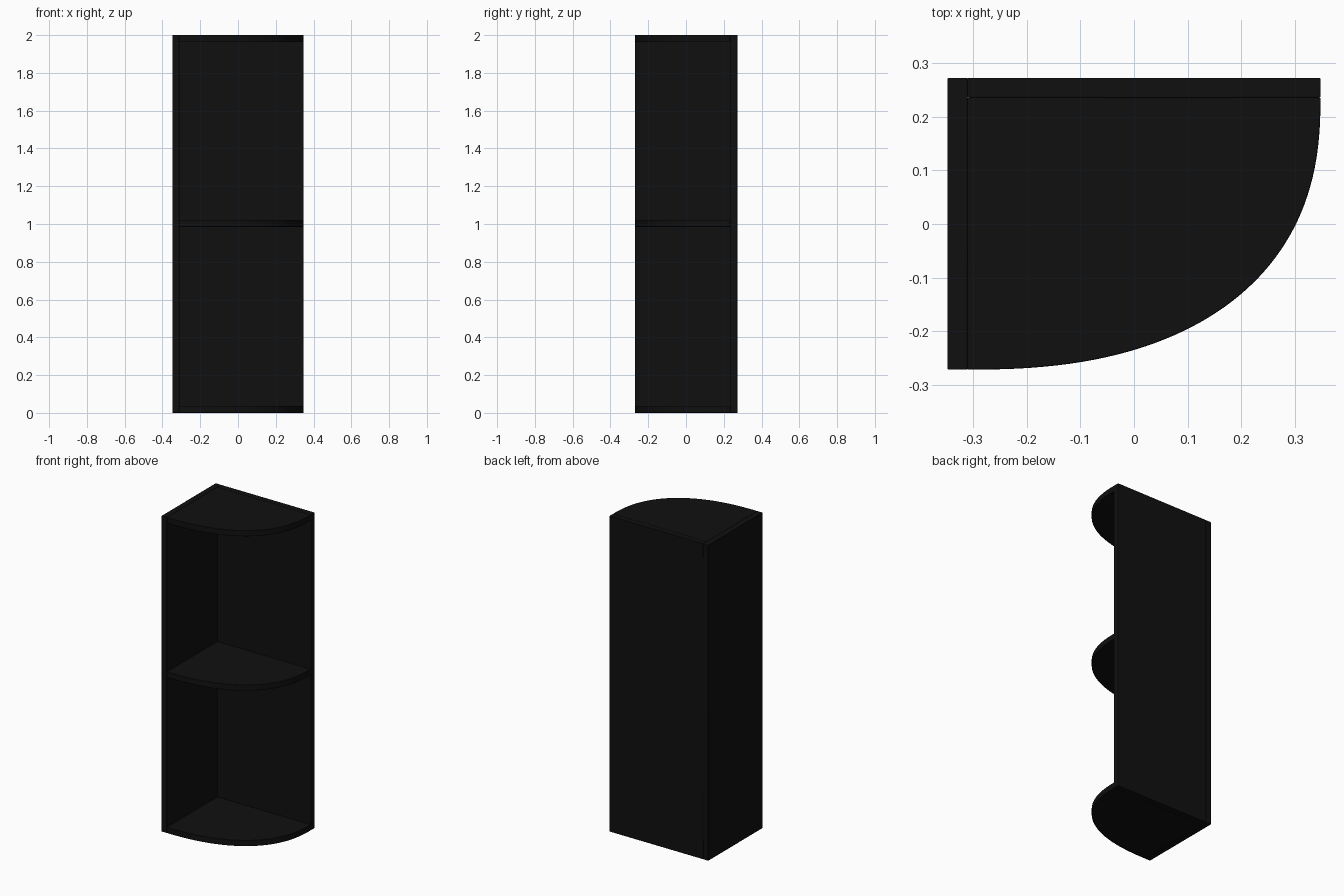
import bpy
import bmesh
from math import sin, cos, pi, radians

if "Cube" in bpy.data.objects:
    bpy.data.objects.remove(bpy.data.objects["Cube"], do_unlink=True)

# Single black laminate finish
BLACK = (0.005, 0.005, 0.005, 1)
black = bpy.data.materials.new("black_laminate")
black.use_nodes = True
black.diffuse_color = BLACK
black.node_tree.nodes["Principled BSDF"].inputs["Base Color"].default_value = BLACK

# Overall extents and board thickness
LEFT, RIGHT = -0.347, 0.347
FRONT, BACK = -0.271, 0.272
HEIGHT, BOARD = 2.0, 0.037
INNER_X, INNER_Y = LEFT + BOARD, BACK - BOARD


def board(name, outline, z, thickness):
    """Extrude a flat outline upwards into a board with eased edges."""
    bm = bmesh.new()
    face = bm.faces.new([bm.verts.new((x, y, z)) for x, y in outline])
    top = bmesh.ops.extrude_face_region(bm, geom=[face])["geom"]
    verts = [v for v in top if isinstance(v, bmesh.types.BMVert)]
    bmesh.ops.translate(bm, verts=verts, vec=(0, 0, thickness))
    bmesh.ops.recalc_face_normals(bm, faces=bm.faces)
    mesh = bpy.data.meshes.new(name)
    bm.to_mesh(mesh)
    bm.free()
    mesh.materials.append(black)
    obj = bpy.data.objects.new(name, mesh)
    bpy.context.collection.objects.link(obj)
    bevel = obj.modifiers.new("eased_edges", "BEVEL")
    bevel.width = 0.002
    bevel.segments = 2
    bevel.limit_method = "ANGLE"
    bevel.angle_limit = radians(40)
    bpy.ops.object.select_all(action="DESELECT")
    obj.select_set(True)
    bpy.context.view_layer.objects.active = obj
    bpy.ops.object.shade_smooth_by_angle(angle=radians(30))
    return obj


def rectangle(x0, x1, y0, y1):
    return [(x0, y0), (x1, y0), (x1, y1), (x0, y1)]


def shelf_outline(steps=48, power=2.4):
    """Inner corner followed by a full, rounded quarter curve."""
    points = [(INNER_X, INNER_Y)]
    for i in range(steps + 1):
        a = pi / 2 * i / steps
        u = max(sin(a), 0) ** (2 / power)
        v = max(cos(a), 0) ** (2 / power)
        points.append((INNER_X + (RIGHT - INNER_X) * u,
                       INNER_Y + (FRONT - INNER_Y) * v))
    return points


# Upright panels
board("side_panel", rectangle(LEFT, INNER_X, FRONT, BACK), 0, HEIGHT)
board("back_panel", rectangle(INNER_X, RIGHT, INNER_Y, BACK), 0, HEIGHT)

# Rounded shelves
for name, z in (("bottom_shelf", 0),
                ("middle_shelf", 0.985),
                ("top_shelf", HEIGHT - BOARD)):
    board(name, shelf_outline(), z, BOARD)
